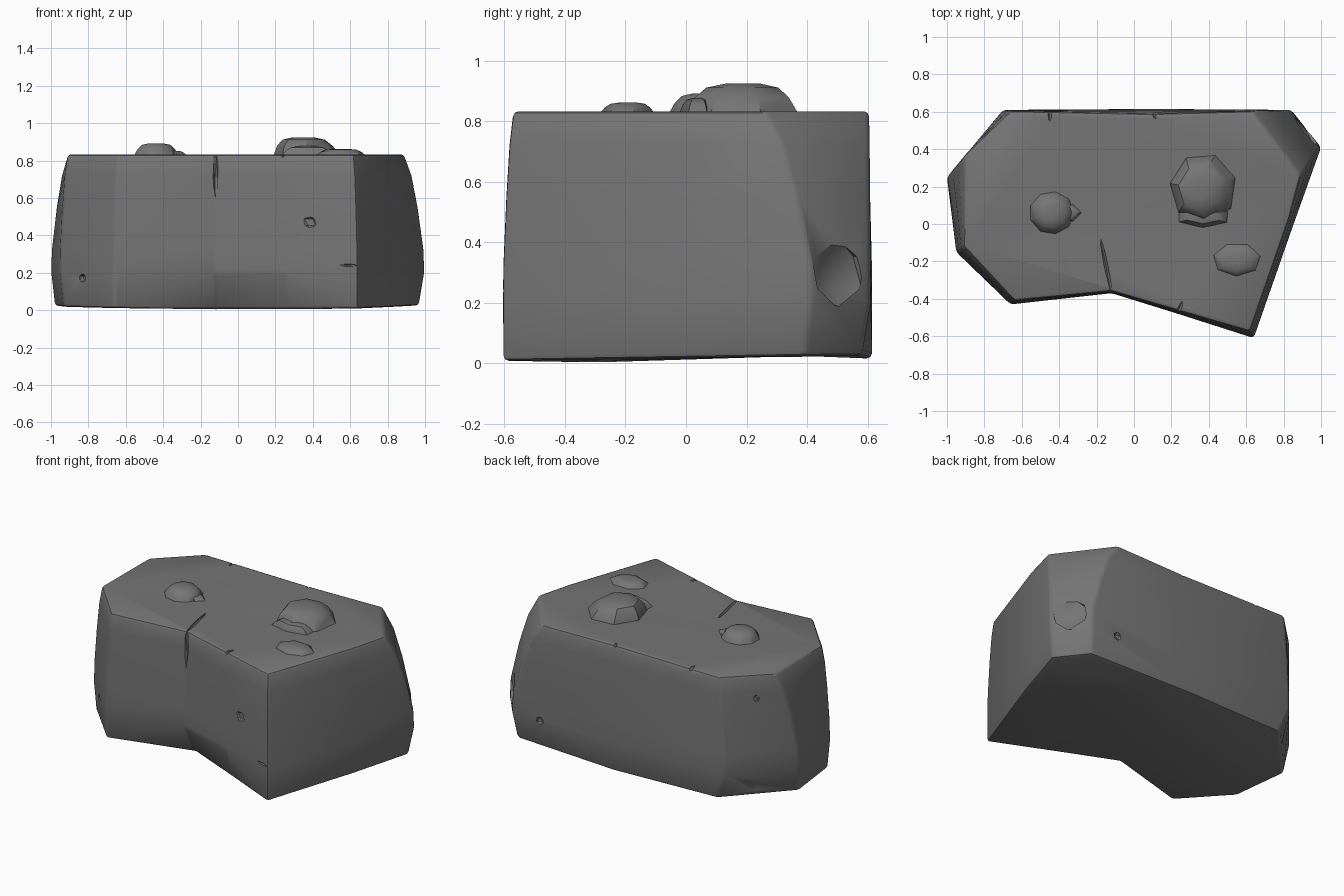
import bpy, bmesh, math
from mathutils import Vector, Matrix

cube = bpy.data.objects.get("Cube")
if cube:
    bpy.data.objects.remove(cube, do_unlink=True)

stone = bpy.data.materials.new("grey stone")
stone.use_nodes = True
colour = (0.18, 0.18, 0.18, 1)
stone.diffuse_color = colour
stone.node_tree.nodes["Principled BSDF"].inputs["Base Color"].default_value = colour


def make_object(name, bm):
    bmesh.ops.recalc_face_normals(bm, faces=bm.faces)
    mesh = bpy.data.meshes.new(name)
    bm.to_mesh(mesh)
    bm.free()
    mesh.materials.append(stone)
    ob = bpy.data.objects.new(name, mesh)
    bpy.context.collection.objects.link(ob)
    return ob


def loft(name, rings):
    """Skin a stack of closed rings and cap both ends."""
    bm = bmesh.new()
    rows = [[bm.verts.new(p) for p in ring] for ring in rings]
    n = len(rows[0])
    for a, b in zip(rows, rows[1:]):
        for i in range(n):
            j = (i + 1) % n
            bm.faces.new((a[i], a[j], b[j], b[i]))
    bm.faces.new(rows[0][::-1])
    bm.faces.new(rows[-1])
    return make_object(name, bm)


def activate(ob):
    bpy.ops.object.select_all(action='DESELECT')
    ob.select_set(True)
    bpy.context.view_layer.objects.active = ob


def apply_modifiers(ob):
    activate(ob)
    for mod in list(ob.modifiers):
        bpy.ops.object.modifier_apply(modifier=mod.name)


# Boulder outline at the widest level, at the top and at the underside
WIDE = [(-.70, .61), (-1, .25), (-.95, -.15), (-.66, -.43), (-.12, -.37),
        (.25, -.485), (.64, -.61), (.85, -.01), (1, .41), (.84, .61), (.1, .615)]
TOP = [(-.66, .605), (-.905, .37), (-.91, -.12), (-.64, -.41), (-.12, -.36),
       (.24, -.465), (.62, -.575), (.83, .03), (.89, .26), (.63, .605), (.1, .59)]
UNDER = {0: (-.64, .59), 1: (-.98, .22), 2: (-.93, -.15), 4: (-.12, -.27),
         5: (.27, -.44), 8: (.97, .39), 9: (.82, .58)}


def floor_height(x, y):
    return max(0, .008 + .012 * abs(x) + .012 * y)


rings = [[(*UNDER.get(i, p), floor_height(*p)) for i, p in enumerate(WIDE)]]
for z, mix in ((.2, 0), (.32, .03), (.55, .32), (.72, .62), (.833, 1)):
    ring = []
    for w, t in zip(WIDE, TOP):
        p = Vector(w).lerp(Vector(t), mix)
        ring.append((p.x, p.y, z))
    rings.append(ring)
boulder = loft("boulder", rings)

# Soft worn edges
bevel = boulder.modifiers.new("worn edges", 'BEVEL')
bevel.width = .018
bevel.segments = 2
bevel.limit_method = 'ANGLE'
bevel.angle_limit = math.radians(18)
apply_modifiers(boulder)


# Cutters for chips and cracks
def chip(location, size, turn=0, tilt=0):
    bm = bmesh.new()
    bmesh.ops.create_icosphere(bm, subdivisions=1, radius=1)
    move = (Matrix.Translation(location) @ Matrix.Rotation(turn, 4, 'Z')
            @ Matrix.Rotation(tilt, 4, 'X') @ Matrix.Diagonal((*size, 1)))
    bmesh.ops.transform(bm, matrix=move, verts=bm.verts)
    return make_object("chip_cutter", bm)


cutters = [
    chip((-.15, -.22, .835), (.012, .17, .02), .2),
    chip((-.12, -.37, .74), (.015, .025, .15)),
    chip((.38, -.535, .47), (.045, .03, .04), -.3),
    chip((.59, -.60, .24), (.06, .02, .008), -.3),
    chip((-.84, -.27, .17), (.03, .03, .03)),
    chip((.24, -.46, .835), (.012, .06, .02), -.4),
    chip((.64, .615, .2), (.03, .025, .03)),
    chip((-.84, .46, .68), (.03, .03, .035), .8),
    chip((.92, .5, .3), (.12, .04, .12), -.85),
    chip((-.85, .45, .03), (.14, .06, .14), .8),
    chip((.93, .37, .72), (.04, .03, .03), -.85),
    chip((-.45, .6, .835), (.012, .06, .02)),
    chip((.1, .6, .835), (.012, .05, .02), .4),
]
for cutter in cutters:
    cutter.hide_render = True
    cut = boulder.modifiers.new("chip", 'BOOLEAN')
    cut.operation = 'DIFFERENCE'
    cut.solver = 'EXACT'
    cut.object = cutter
apply_modifiers(boulder)
for cutter in cutters:
    bpy.data.objects.remove(cutter, do_unlink=True)


# Lumps standing on the flat top
def lump(name, x, y, rx, ry, height, sides, turn=0, lean=0):
    rows = []
    for radius, rise in ((1.04, -.2), (1, 0), (.85, .5), (.65, .86), (.32, 1)):
        row = []
        for i in range(sides):
            a = turn + math.tau * i / sides
            row.append((x + lean * rise + rx * radius * math.cos(a),
                        y + ry * radius * math.sin(a), .832 + height * rise))
        rows.append(row)
    return loft(name, rows)


lumps = [
    lump("large_lump", .37, .19, .18, .19, .092, 7, .3, -.02),
    lump("round_lump", -.44, .06, .12, .115, .06, 9, 0),
    lump("round_lump_tail", -.35, .06, .07, .05, .02, 5),
    lump("low_lump", .55, -.19, .13, .09, .03, 7, .2),
    lump("large_lump_foot", .37, .04, .15, .06, .045, 6, .5),
]

for ob in [boulder] + lumps:
    activate(ob)
    bpy.ops.object.shade_smooth_by_angle(angle=math.radians(35))
